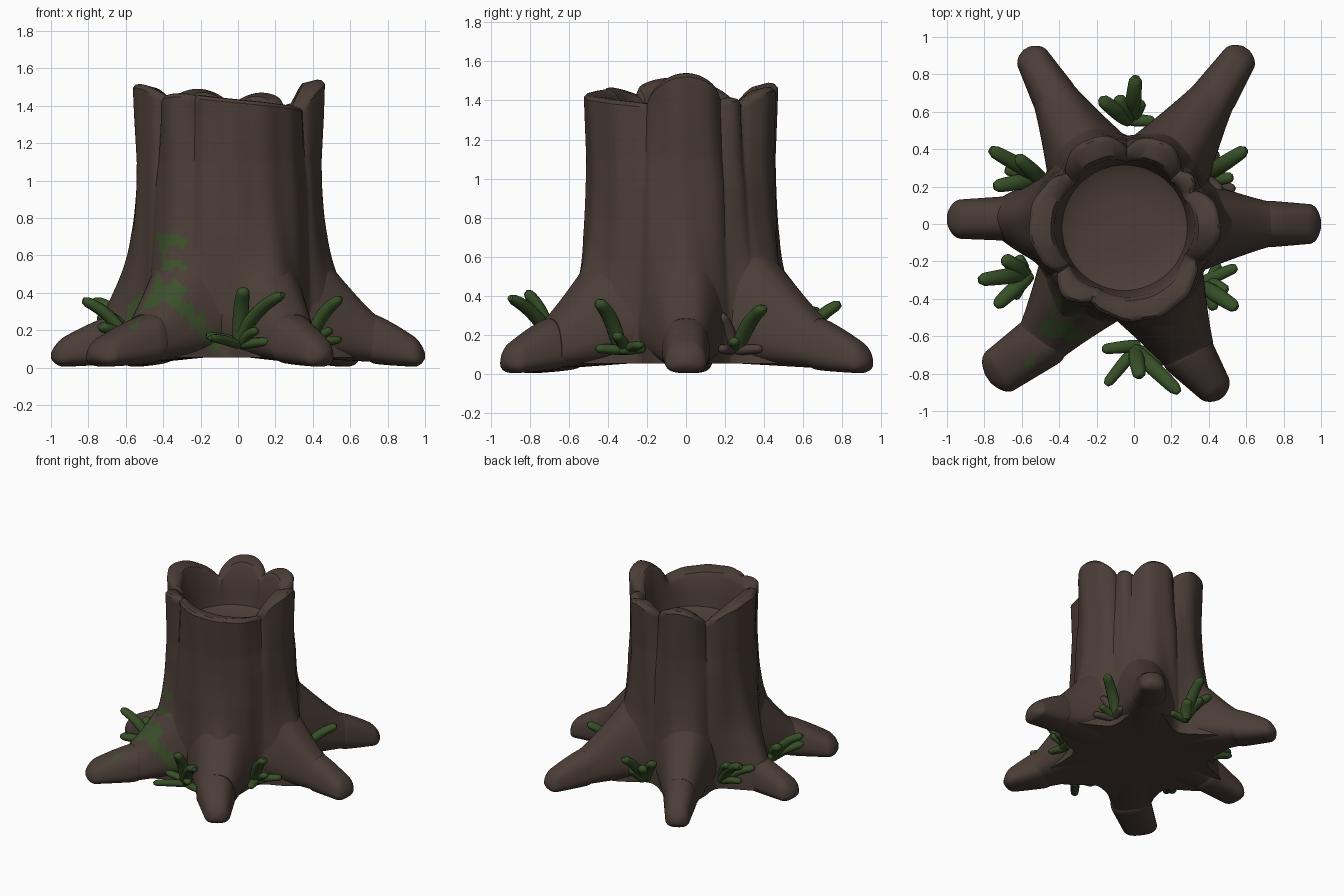
import bpy, bmesh, math, random
from mathutils import Vector

random.seed(4)
cube = bpy.data.objects.get("Cube")
if cube:
    bpy.data.objects.remove(cube, do_unlink=True)


def material(name, rgb):
    m = bpy.data.materials.new(name)
    m.use_nodes = True
    m.diffuse_color = (*rgb, 1)
    bsdf = m.node_tree.nodes["Principled BSDF"]
    bsdf.inputs["Base Color"].default_value = (*rgb, 1)
    bsdf.inputs["Roughness"].default_value = 0.9
    return m


BARK = material("dark bark brown", (0.070, 0.047, 0.038))
MOSS = material("moss green", (0.045, 0.080, 0.024))
LEAF = material("leaf green", (0.038, 0.08, 0.02))


def loft(name, rings, mats, angle=40):
    """Skin closed rings of points; close the ends with fans."""
    bm = bmesh.new()
    rows = [[bm.verts.new(p) for p in ring] for ring in rings]
    n = len(rows[0])
    for a, b in zip(rows, rows[1:]):
        for i in range(n):
            j = (i + 1) % n
            bm.faces.new((a[i], a[j], b[j], b[i]))
    for row in (rows[0], rows[-1]):
        mid = bm.verts.new(sum((v.co for v in row), Vector()) / n)
        for i in range(n):
            bm.faces.new((row[i], row[(i + 1) % n], mid))
    bmesh.ops.recalc_face_normals(bm, faces=bm.faces)
    me = bpy.data.meshes.new(name)
    bm.to_mesh(me)
    bm.free()
    ob = bpy.data.objects.new(name, me)
    bpy.context.collection.objects.link(ob)
    for m in mats:
        me.materials.append(m)
    bpy.ops.object.select_all(action='DESELECT')
    ob.select_set(True)
    bpy.context.view_layer.objects.active = ob
    bpy.ops.object.shade_smooth_by_angle(angle=math.radians(angle))
    return ob


def interp(table, x):
    for (x0, y0), (x1, y1) in zip(table, table[1:]):
        if x <= x1:
            t = max(0, (x - x0) / (x1 - x0))
            return y0 + (y1 - y0) * t
    return table[-1][1]


# Moss: strokes across the front, as x, z pairs with a half width
STROKES = [((-.40, .69), (-.31, .67), .033), ((-.39, .69), (-.41, .54), .025),
           ((-.41, .54), (-.31, .55), .025), ((-.33, .42), (-.50, .36), .045),
           ((-.42, .46), (-.44, .38), .03), ((-.50, .36), (-.58, .29), .04),
           ((-.58, .27), (-.68, .24), .055), ((-.38, .38), (-.26, .30), .035),
           ((-.26, .30), (-.12, .12), .03)]
MOSS_SIDE = Vector((.58, -.82, 0))


def paint_moss(ob):
    for f in ob.data.polygons:
        c = f.center
        # only the flank of the root that looks to the front
        if c.y > -0.15 or f.normal.dot(MOSS_SIDE) < 0.32 - 0.7 * c.z:
            continue
        p = Vector((c.x, c.z))
        for a, b, w in STROKES:
            a, b = Vector(a), Vector(b)
            t = min(1, max(0, (p - a).dot(b - a) / (b - a).length_squared))
            wobble = 0.012 * math.sin(c.x * 60) * math.sin(c.z * 50)
            if (p - a.lerp(b, t)).length < w + wobble:
                f.material_index = 1


# Roots: name, knee, tip, half width, narrowing of the tip
CENTER = Vector((-0.05, -0.02))
ROOTS = [("left", (.71, .0), (1.0, .0), .115, .025),
         ("right", (-.64, .03), (-1.0, .025), .11, .02),
         ("back_left", (.42, .67), (.60, .94), .115, .04),
         ("back_right", (-.42, .67), (-.575, .94), .115, .045),
         ("front_right", (-.47, -.61), (-.78, -.83), .14, .03),
         ("front_left", (.28, -.68), (.47, -.93), .14, .07)]
ROOT_ANGLES = [math.atan2(k[1] - CENTER.y, k[0] - CENTER.x) for _, k, *_ in ROOTS]

# Bark lobes of the broken rim: start, end (degrees), height at both ends, arch
LOBES = [(-25, 28, 1.38, 1.40, .15), (28, 45, 1.40, 1.39, .02), (45, 88, 1.37, 1.39, .09),
         (88, 138, 1.39, 1.35, .12), (138, 213, 1.35, 1.45, .11),
         (213, 246, 1.42, 1.45, .03), (246, 335, 1.46, 1.385, .0)]
GROOVE = [(.05, .435), (.4, .435), (.7, .42), (1.1, .41), (1.5, .425)]


def lobe(theta):
    d = (math.degrees(theta) + 25) % 360 - 25
    for a, b, z0, z1, arch in LOBES:
        if a <= d <= b:
            t = (d - a) / (b - a)
            s = max(0, math.sin(math.pi * t))
            size = min(1, (b - a) / 45)
            return z0 + (z1 - z0) * t + arch * s ** 0.7, s ** 0.6 * size
    return 1.4, 0


def trunk_radius(theta, z, bulge):
    # grooves are deep near the rim and soften further down
    depth = 0.4 + 0.6 * min(1, max(0, (z - 0.95) / 0.4))
    r = interp(GROOVE, z) + 0.088 * (0.85 + (bulge - 0.85) * depth) * min(1, 0.3 + z)
    for a in ROOT_ANGLES:
        d = (theta - a + math.pi) % (2 * math.pi) - math.pi
        r += 0.28 * math.exp(-(z / 0.45) ** 2) * math.exp(-(d / 0.33) ** 2)
    return r + 0.004 * math.sin(theta * 17 + z * 2)


def trunk():
    segs, rows = 220, 72
    columns = []
    for i in range(segs):
        th = 2 * math.pi * i / segs
        top, bulge = lobe(th)
        col = []
        for k in range(rows + 1):
            z = 0.055 + (top - 0.075) * k / rows
            col.append((trunk_radius(th, z, bulge), z))
        r = col[-1][0]
        inner = 0.35 + 0.3 * (r - 0.43)
        # rounded rim, then the hollow down to its floor
        col += [(r - 0.015, top - 0.003), (r - 0.035, top), (inner + 0.02, top - 0.02),
                (inner, top - 0.05), (0.35, 1.24), (0.335, 1.15), (0.29, 1.125), (0.15, 1.115)]
        columns.append([(CENTER.x + q * math.cos(th), CENTER.y + q * math.sin(th), z)
                        for q, z in col])
    ob = loft("stump_trunk", list(zip(*columns)), [BARK, MOSS])
    paint_moss(ob)


def power(v, e):
    return math.copysign(abs(v) ** e, v)


def root_rings(a, b, shape, count=36, segs=44):
    """Rounded-square sections from a to b; shape(t) gives width, bottom, top, lean."""
    side = (b - a).normalized().orthogonal()
    rings = []
    for k in range(count + 1):
        t = k / count
        w, z0, z1, lean = shape(t)
        ring = []
        for i in range(segs):
            p = 2 * math.pi * i / segs
            s = power(math.sin(p), 0.75)
            q = a.lerp(b, t) + side * (w * power(math.cos(p), 0.75) * (1 - lean * s))
            ring.append((q.x, q.y, (z0 + z1) / 2 + s * (z1 - z0) / 2))
        rings.append(ring)
    return rings


def root(name, knee, tip, w, narrow):
    knee, tip = Vector(knee), Vector(tip)
    start = CENTER + (knee - CENTER).normalized() * 0.33

    def upper(t):
        u = max(0, 1 - t)
        return w + 0.13 * u ** 1.1, 0.055 - 0.025 * t, 0.285 + 0.53 * u ** 1.1, 0.17 + 0.2 * u

    def lower(t):
        e = 1.0
        if t < 0.12:
            e = 0.9 + 0.1 * math.sqrt(t / 0.12)
        if t > 0.8:
            e = math.sqrt(max(0.05, 1 - ((t - 0.8) / 0.2) ** 2))
        z0, z1 = 0.03 - 0.028 * math.sqrt(t), 0.295 - 0.17 * t ** 1.3
        mid, half = (z0 + z1) / 2, (z1 - z0) / 2 * e
        return (w + 0.008 - narrow * t) * e, mid - half, mid + half, 0.17

    body = loft(name + "_root", root_rings(start, knee.lerp(tip, 0.08), upper), [BARK, MOSS])
    end = loft(name + "_root_tip", root_rings(knee.lerp(tip, -0.05), tip, lower), [BARK, MOSS])
    if name == "front_right":
        paint_moss(body)
        paint_moss(end)


def blade(name, base, tip, mat, radius):
    """A thick leaf that rises, then bends outward to a blunt end."""
    base, tip = Vector(base), Vector(tip)
    bend = base.lerp(tip, 0.35)
    bend.z = base.z + (tip.z - base.z) * 0.75
    rings = []
    for k in range(15):
        t = k / 14
        c = base * (1 - t) ** 2 + bend * 2 * t * (1 - t) + tip * t * t
        d = ((bend - base) * (1 - t) + (tip - bend) * t).normalized()
        side = d.cross(Vector((0, 0, 1))).normalized()
        up = side.cross(d)
        r = radius * (0.8 + 0.2 * math.sin(math.pi * t ** 0.8))
        if t > 0.9:
            r *= math.sqrt(max(0.3, 1 - ((t - 0.9) / 0.1) ** 2))
        rings.append([c + side * r * math.cos(p) + up * r * 0.8 * math.sin(p)
                      for p in (2 * math.pi * i / 12 for i in range(12))])
    loft(name, rings, [mat], angle=60)


# Leaf clumps: base point, count of short dry shoots (listed last), leaf tips
CLUMPS = [
    ("front", (.01, -.66), 0, [(-.15, -.86, .16), (.03, -.82, .42), (.24, -.90, .39),
                               (-.17, -.67, .17), (.17, -.74, .14), (.10, -.78, .20)]),
    ("left_front", (.39, -.32), 0, [(.55, -.45, .37), (.55, -.23, .15), (.50, -.36, .20),
                                    (.45, -.21, .13), (.43, -.46, .13)]),
    ("left_back", (.38, .25), 3, [(.60, .40, .34), (.53, .25, .17),
                                  (.44, .39, .13), (.54, .18, .13), (.46, .17, .30)]),
    ("back", (-.03, .56), 0, [(.01, .79, .36), (-.18, .67, .33), (-.09, .68, .27),
                              (.04, .66, .22), (.11, .55, .14)]),
    ("right_back", (-.50, .25), 1, [(-.77, .40, .36), (-.75, .20, .27), (-.63, .36, .32),
                                    (-.69, .29, .18), (-.58, .20, .14)]),
    ("right_front", (-.58, -.26), 0, [(-.83, -.30, .36), (-.74, -.44, .22), (-.64, -.40, .16),
                                      (-.70, -.18, .28), (-.62, -.17, .18)])]

trunk()
for spec in ROOTS:
    root(*spec)
for name, base, dry, tips in CLUMPS:
    for i, tip in enumerate(tips):
        mat = BARK if i >= len(tips) - dry else LEAF
        start = (base[0] + random.uniform(-.02, .02), base[1] + random.uniform(-.02, .02), 0.12)
        blade(f"{name}_leaf_{i + 1}", start, tip, mat, 0.042 if tip[2] > 0.2 else 0.033)
